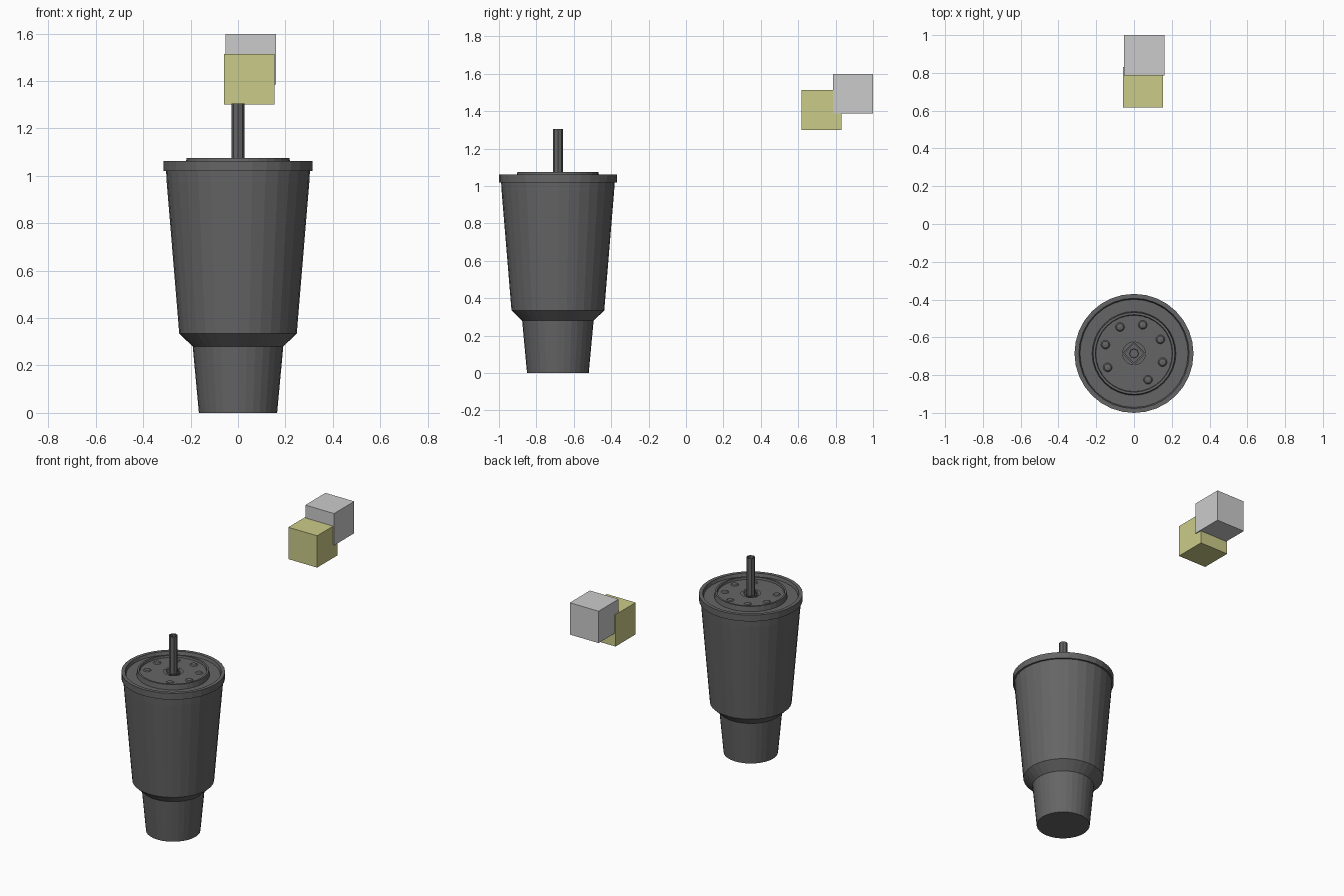
import bpy, math
from mathutils import Vector

default = bpy.data.objects.get("Cube")
if default:
    bpy.data.objects.remove(default, do_unlink=True)

CUP_Y = -0.685
SIDES = 32


def material(name, color):
    m = bpy.data.materials.new(name)
    m.use_nodes = True
    m.diffuse_color = (*color, 1)
    m.node_tree.nodes["Principled BSDF"].inputs["Base Color"].default_value = (*color, 1)
    return m


charcoal = material("charcoal", (0.13, 0.13, 0.13))
yellow = material("pale_yellow", (0.6, 0.6, 0.25))
grey = material("light_grey", (0.6, 0.6, 0.6))


def lathe(name, profile, mat, sides=SIDES, turn=0.0):
    """Revolve (radius, height) points about the cup axis; zero radius closes an end."""
    verts, faces, rings = [], [], []
    for r, z in profile:
        count = sides if r > 0 else 1
        rings.append([len(verts) + i for i in range(count)])
        for i in range(count):
            a = turn + math.tau * i / sides
            verts.append((r * math.cos(a), r * math.sin(a), z))
    for low, high in zip(rings, rings[1:]):
        for i in range(sides):
            j = (i + 1) % sides
            corners = [low[i % len(low)], low[j % len(low)],
                       high[j % len(high)], high[i % len(high)]]
            faces.append(list(dict.fromkeys(corners)))
    mesh = bpy.data.meshes.new(name)
    mesh.from_pydata(verts, [], faces)
    mesh.materials.append(mat)
    obj = bpy.data.objects.new(name, mesh)
    obj.location.y = CUP_Y
    bpy.context.collection.objects.link(obj)
    return obj


def cube(name, center, mat):
    bpy.ops.mesh.primitive_cube_add(size=0.213, location=center)
    obj = bpy.context.object
    obj.name = name
    obj.data.materials.append(mat)


# Tapered body with a narrow foot and a sloped shoulder
lathe("cup_body", [(0, 0), (0.165, 0), (0.191, 0.28), (0.248, 0.335),
                   (0.301, 0.975), (0.304, 1.03), (0, 1.03)], charcoal)

# Lid: raised rim, sunken channel, raised ring and a slightly sunken plate.
# Square opening for the straw in the middle.
lathe("lid_rim", [(0.3, 1.02), (0.315, 1.02), (0.315, 1.062), (0.292, 1.062),
                  (0.286, 1.042), (0.222, 1.042), (0.217, 1.075), (0.205, 1.075),
                  (0.202, 1.062), (0.06, 1.062)], charcoal)
lathe("straw_opening", [(0.062, 1.062), (0.05, 1.062), (0.05, 1.04), (0, 1.04)],
      charcoal, sides=4)

# Small domes around the plate, with one place left empty
for k in range(8):
    if k == 5:
        continue
    a = math.radians(28 + 45 * k)
    dome = lathe("lid_dome", [(0.025, 1.061), (0.018, 1.068), (0, 1.071)], charcoal, sides=12)
    dome.location += Vector((0.158 * math.cos(a), 0.158 * math.sin(a), 0))

# Hollow straw
lathe("straw", [(0.027, 1.03), (0.027, 1.305), (0.021, 1.305), (0.021, 1.05), (0, 1.05)],
      charcoal, sides=8)

# Two floating cubes
cube("yellow_cube", (0.047, 0.724, 1.407), yellow)
cube("grey_cube", (0.054, 0.893, 1.493), grey)
